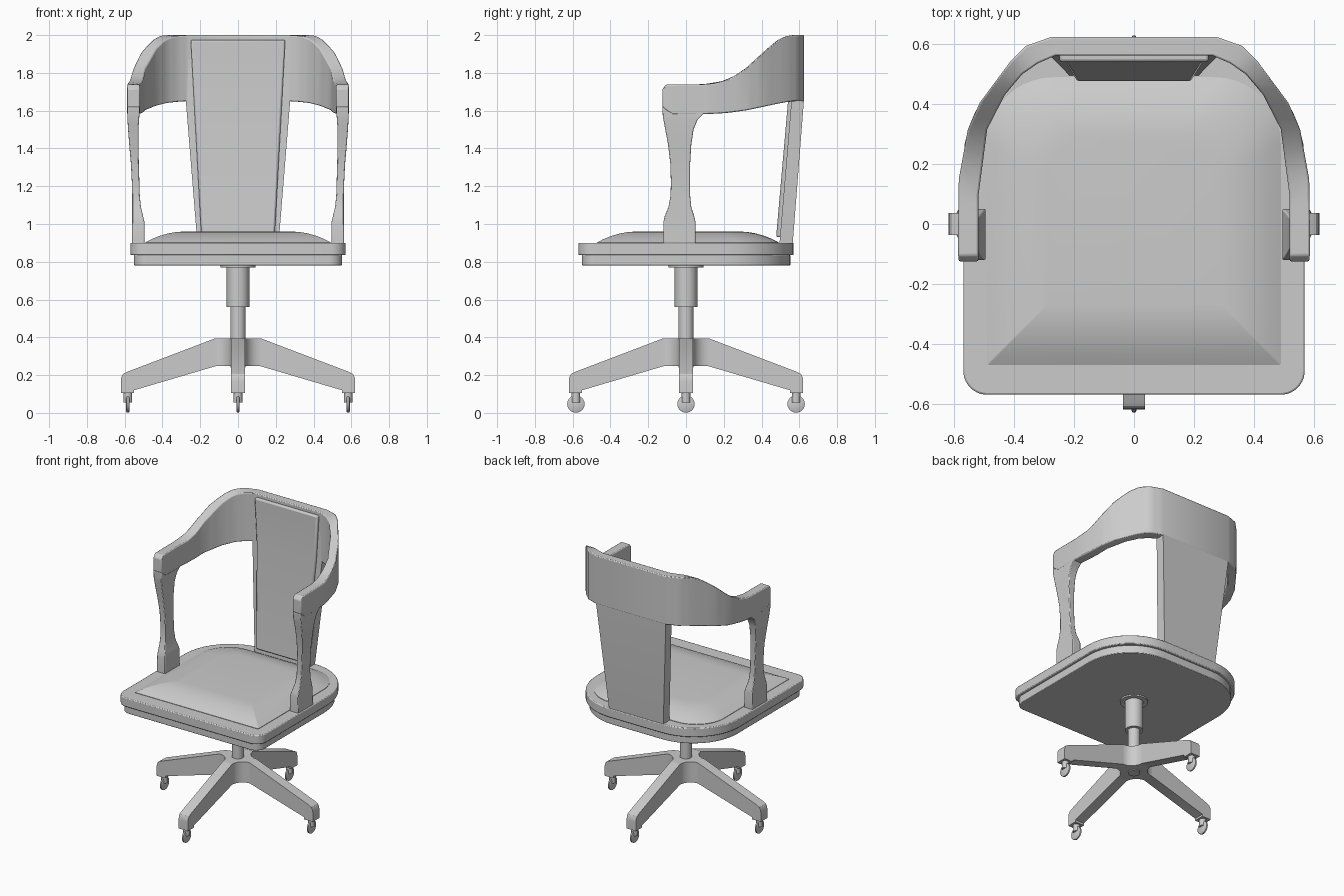
import bpy, bmesh, math
from mathutils import Matrix

if "Cube" in bpy.data.objects:
    bpy.data.objects.remove(bpy.data.objects["Cube"])


def loft(name, rings, bevel=0.0, rot=0.0, loc=(0, 0, 0)):
    """Skin a list of equal-length point rings and cap both ends."""
    bm = bmesh.new()
    vs = [[bm.verts.new(p) for p in r] for r in rings]
    n = len(vs[0])
    for a, b in zip(vs, vs[1:]):
        for i in range(n):
            j = (i + 1) % n
            bm.faces.new((a[i], a[j], b[j], b[i]))
    bm.faces.new(vs[0])
    bm.faces.new(vs[-1])
    bm.transform(Matrix.Translation(loc) @ Matrix.Rotation(rot, 4, 'Z'))
    bmesh.ops.recalc_face_normals(bm, faces=bm.faces)
    me = bpy.data.meshes.new(name)
    bm.to_mesh(me)
    bm.free()
    ob = bpy.data.objects.new(name, me)
    bpy.context.collection.objects.link(ob)
    bpy.ops.object.select_all(action='DESELECT')
    ob.select_set(True)
    bpy.context.view_layer.objects.active = ob
    if bevel:
        m = ob.modifiers.new("soft_edges", 'BEVEL')
        m.width, m.segments, m.limit_method = bevel, 2, 'ANGLE'
        m.angle_limit = math.radians(40)
    bpy.ops.object.shade_smooth_by_angle(angle=math.radians(32))
    return ob


def outline(hx, y0, y1, rf, rr, z, n=10):
    """Rounded rectangle with separate front and rear corner radii."""
    pts = []
    for cx, cy, r, a0 in ((hx - rf, y0 + rf, rf, -90), (hx - rr, y1 - rr, rr, 0),
                          (rr - hx, y1 - rr, rr, 90), (rf - hx, y0 + rf, rf, 180)):
        for i in range(n + 1):
            a = math.radians(a0 + 90 * i / n)
            pts.append((cx + r * math.cos(a), cy + r * math.sin(a), z))
    return pts


def circle(r, z, n=32):
    return [(r * math.cos(2 * math.pi * i / n), r * math.sin(2 * math.pi * i / n), z)
            for i in range(n)]


def interp(table, t):
    if t <= table[0][0]:
        return table[0][1]
    for (a, u), (b, v) in zip(table, table[1:]):
        if t <= b:
            return u + (v - u) * (t - a) / (b - a)
    return table[-1][1]


# Seat: upper slab, slightly smaller lower slab, domed pad
loft("seat_slab", [outline(.57, -.57, .57, .08, .36, z) for z in (.835, .9)], .006)
loft("seat_base", [outline(.55, -.55, .552, .07, .35, z) for z in (.78, .837)], .004)
pad = ((0, .89), (0, .903), (.035, .921), (.075, .937), (.12, .95), (.16, .957), (.2, .96))
loft("seat_pad", [outline(.49 - d, -.47 + d, .49 - d, .004, .22 - d * .4, z) for d, z in pad])

# Swivel column
loft("column", [circle(r, z) for r, z in
                ((.04, .24), (.04, .56), (.06, .56), (.06, .77), (.092, .77), (.092, .785))])

# Hub with concave fillets between the four legs
hub = []
for q in range(4):
    for i in range(9):
        a = math.radians(180 + 90 * i / 8)
        x, y = .12 + .083 * math.cos(a), .12 + .083 * math.sin(a)
        b = math.radians(90 * q)
        # each fillet runs clockwise, so walk it backwards
        hub.append((x, y, b, i))
plan = []
for q in range(4):
    for x, y, b, i in sorted(hub[q * 9:q * 9 + 9], key=lambda p: -p[3]):
        c, s = math.cos(b), math.sin(b)
        plan.append((x * c - y * s, x * s + y * c))
plan = plan[::1]
loft("hub", [[(x, y, z) for x, y in plan] for z in (.247, .395)])

# Legs and casters
leg = ((.1, .395), (.12, .395), (.585, .218), (.608, .206), (.618, .188),
       (.62, .165), (.62, .105), (.55, .105), (.55, .12), (.12, .247), (.1, .247))
for k in range(4):
    a = k * math.pi / 2
    loft("leg", [[(x, w, z) for x, z in leg] for w in (-.037, .037)], rot=a)
    pos = (.583 * math.cos(a), .583 * math.sin(a), 0)
    loft("caster_stem", [circle(.023, z, 16) for z in (.055, .12)], loc=pos)
    loft("caster_wheel", [[(w, y, z + .047) for y, z, _ in circle(r, 0, 24)]
                          for w, r in ((-.009, .038), (-.005, .046), (.005, .046), (.009, .038))],
         loc=pos)

# Curved arm and back band: plan stations, with heights given by depth
stations = [(.585, -.125, .52, -.125), (.587, -.105, .52, -.105), (.587, 0, .52, 0),
            (.585, .15, .52, .09), (.555, .315, .49, .317), (.515, .405, .43, .433),
            (.415, .54, .373, .5), (.36, .595, .32, .537), (.275, .625, .262, .562)]
top = [(-.125, 1.715), (-.105, 1.738), (.12, 1.74), (.17, 1.747), (.23, 1.767), (.3, 1.81),
       (.36, 1.865), (.42, 1.92), (.48, 1.97), (.52, 1.992), (.56, 2.0)]
low = [(-.125, 1.62), (-.08, 1.58), (.12, 1.582), (.22, 1.588), (.32, 1.602),
       (.42, 1.623), (.5, 1.64), (.57, 1.652)]
half = []
for s, t in zip(stations, stations[1:]):
    half += [[u + (v - u) * k / 3 for u, v in zip(s, t)] for k in range(3)]
half.append(stations[-1])
full = [(1, s) for s in half] + [(-1, s) for s in reversed(half)]
loft("arm_band", [[(g * ox, oy, interp(low, oy)), (g * ox, oy, interp(top, oy)),
                   (g * ix, iy, interp(top, iy)), (g * ix, iy, interp(low, iy))]
                  for g, (ox, oy, ix, iy) in full], .006)

# Arm posts: z, front y, rear y, inner x, outer x
post = ((.88, -.12, .05, .495, .562), (1.01, -.12, .05, .495, .56), (1.04, -.113, .044, .502, .56),
        (1.09, -.093, .028, .514, .56), (1.15, -.082, .022, .52, .56), (1.22, -.08, .021, .522, .562),
        (1.32, -.083, .022, .525, .567), (1.42, -.095, .028, .527, .576),
        (1.5, -.11, .04, .527, .582), (1.55, -.119, .06, .524, .585),
        (1.575, -.123, .085, .522, .586), (1.62, -.125, .125, .521, .585))
for g in (-1, 1):
    loft("arm_post", [[(g * xi, yf, z), (g * xo, yf, z), (g * xo, yr, z), (g * xi, yr, z)]
                      for z, yf, yr, xi, xo in post], .005)


# Back splat and raised front panel: z, half width, front y, rear y
def board(name, rows, bevel):
    loft(name, [[(-w, a, z), (w, a, z), (w, b, z), (-w, b, z)] for z, w, a, b in rows], bevel)


board("back_splat", ((.86, .212, .492, .562), (1.65, .276, .558, .624), (1.985, .276, .564, .624)), 0)
board("back_panel", ((.93, .194, .477, .52), (1.65, .233, .54, .575), (1.975, .25, .541, .58)), .01)
